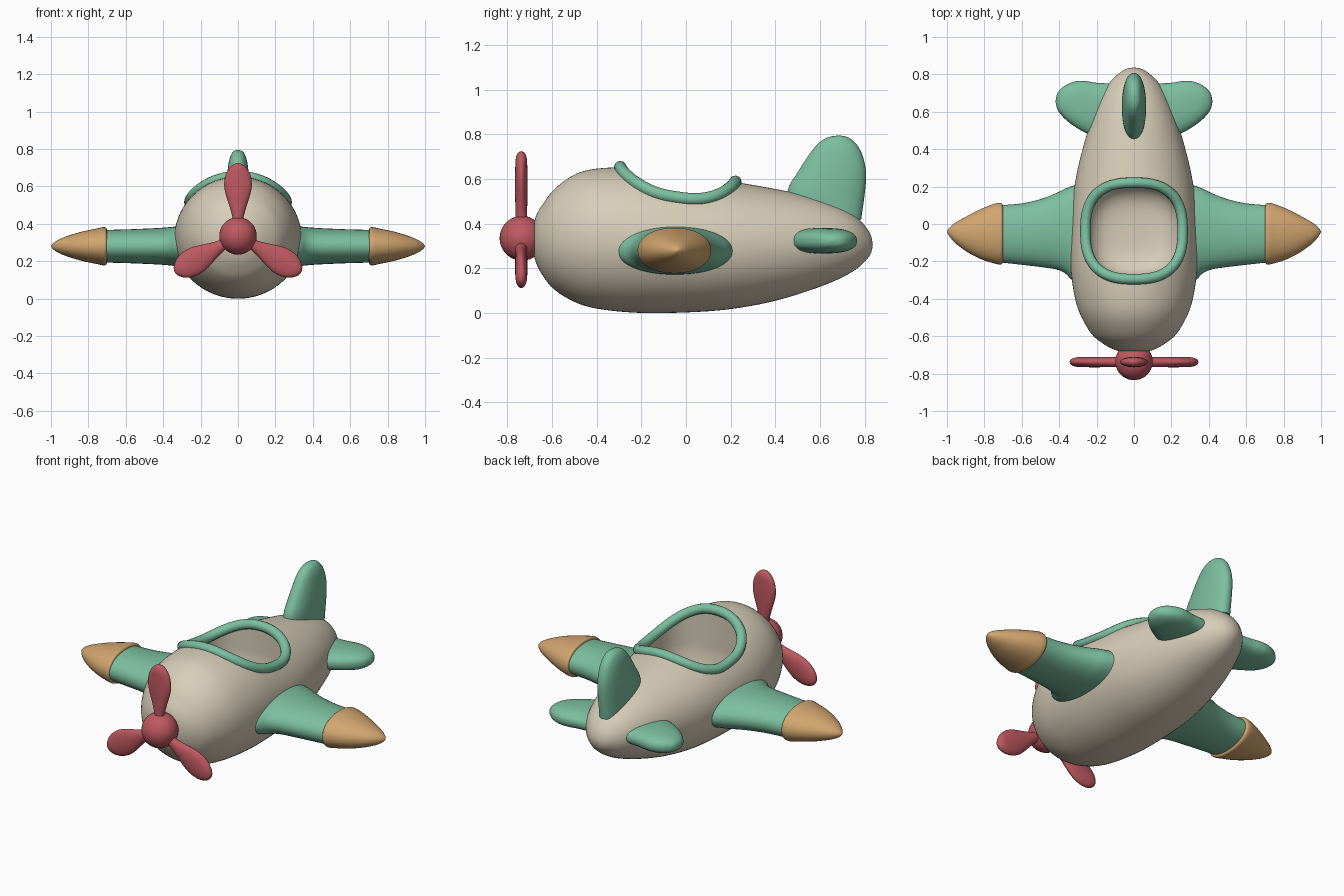
import bpy, bmesh, math
from mathutils import Matrix

if "Cube" in bpy.data.objects:
    bpy.data.objects.remove(bpy.data.objects["Cube"])


def material(name, rgb):
    m = bpy.data.materials.new(name)
    m.diffuse_color = (*rgb, 1)
    m.use_nodes = True
    m.node_tree.nodes["Principled BSDF"].inputs["Base Color"].default_value = m.diffuse_color
    return m


CREAM = material("cream", (0.68, 0.61, 0.48))
GREEN = material("sea green", (0.20, 0.52, 0.35))
TAN = material("tan", (0.64, 0.38, 0.16))
RED = material("rose red", (0.52, 0.10, 0.12))


def refine(rows, n=4):
    """Smooth (Catmull-Rom) resampling of section rows."""
    out = []
    for i in range(len(rows) - 1):
        p = [rows[max(0, min(len(rows) - 1, i + k))] for k in (-1, 0, 1, 2)]
        for j in range(n):
            t = j / n
            out.append([0.5 * (2 * b + (c - a) * t + (2 * a - 5 * b + 4 * c - d) * t * t
                               + (3 * b - a - 3 * c + d) * t ** 3)
                        for a, b, c, d in zip(*p)])
    return out + [list(rows[-1])]


def superellipse(k, count, power):
    a = 2 * math.pi * k / count
    c, s = math.cos(a), math.sin(a)
    e = 2 / power
    return math.copysign(abs(c) ** e, c), math.copysign(abs(s) ** e, s)


def finish(obj, mat):
    obj.data.materials.clear()
    obj.data.materials.append(mat)
    bpy.ops.object.select_all(action='DESELECT')
    obj.select_set(True)
    bpy.context.view_layer.objects.active = obj
    bpy.ops.object.shade_smooth_by_angle(angle=math.radians(40))


def loft(name, axes, rows, mat, centre=0.0, power=2.0, count=48, matrix=None):
    """rows: (position, low, high, half thickness); axes: order such as 'yzx'."""
    order = ["xyz".index(c) for c in axes]
    bm = bmesh.new()
    rings = []
    for t, lo, hi, h in refine(rows):
        ring = []
        for k in range(count):
            c, s = superellipse(k, count, power)
            co = [0, 0, 0]
            co[order[0]] = t
            co[order[1]] = (lo + hi) / 2 + c * (hi - lo) / 2
            co[order[2]] = centre + s * h
            ring.append(bm.verts.new(co))
        rings.append(ring)
    for r0, r1 in zip(rings, rings[1:]):
        for k in range(count):
            n = (k + 1) % count
            bm.faces.new((r0[k], r0[n], r1[n], r1[k]))
    for row, ring in ((rows[0], rings[0]), (rows[-1], rings[-1])):
        if row[3] > 1e-4:
            bm.faces.new(ring)
    bmesh.ops.remove_doubles(bm, verts=bm.verts, dist=1e-4)
    bmesh.ops.recalc_face_normals(bm, faces=bm.faces)
    if matrix:
        bm.transform(matrix)
    me = bpy.data.meshes.new(name)
    bm.to_mesh(me)
    bm.free()
    obj = bpy.data.objects.new(name, me)
    bpy.context.collection.objects.link(obj)
    finish(obj, mat)
    return obj


# Fuselage: y, bottom z, top z, half width
BODY = [(-.69, .33, .33, 0), (-.685, .275, .385, .055), (-.67, .22, .44, .11),
        (-.64, .165, .49, .165), (-.59, .105, .555, .225), (-.5, .05, .62, .28),
        (-.4, .02, .647, .315), (-.25, .003, .652, .337), (-.1, 0, .636, .34),
        (.1, .008, .607, .33), (.25, .025, .582, .31), (.4, .055, .556, .275),
        (.55, .1, .523, .23), (.68, .15, .48, .178), (.76, .195, .435, .128),
        (.81, .24, .38, .074), (.83, .272, .342, .038), (.837, .306, .306, 0)]
body = loft("fuselage", "yzx", BODY, CREAM, count=72)

# Cockpit hollow
OA, OB, OY, OP = 0.26, 0.258, -0.037, 2.6
bowl = [(z, OY - OB * s, OY + OB * s, OA * s) for z, s in
        ((.2, 0), (.203, .4), (.225, .7), (.28, .9), (.38, .99), (.5, 1), (.9, 1))]
cutter = loft("cockpit_cutter", "zyx", bowl, CREAM, power=OP, count=64)
cutter.hide_render = True
mod = body.modifiers.new("cockpit", 'BOOLEAN')
mod.operation = 'DIFFERENCE'
mod.solver = 'EXACT'
mod.object = cutter
bpy.context.view_layer.objects.active = body
bpy.ops.object.modifier_apply(modifier=mod.name)
bpy.data.objects.remove(cutter)
finish(body, CREAM)


# Cockpit rim following the fuselage surface
def body_top(x, y):
    rows = refine(BODY)
    for r0, r1 in zip(rows, rows[1:]):
        if r0[0] <= y <= r1[0]:
            f = (y - r0[0]) / (r1[0] - r0[0])
            lo, hi, w = (r0[i] + (r1[i] - r0[i]) * f for i in (1, 2, 3))
            return (lo + hi) / 2 + (hi - lo) / 2 * math.sqrt(max(0, 1 - (x / w) ** 2))


curve = bpy.data.curves.new("cockpit_rim", 'CURVE')
curve.dimensions = '3D'
curve.bevel_depth = 0.028
curve.bevel_resolution = 4
spline = curve.splines.new('POLY')
spline.points.add(71)
spline.use_cyclic_u = True
for k, p in enumerate(spline.points):
    c, s = superellipse(k + .5, 72, OP)
    x, y = OA * c, OY + OB * s
    p.co = (x, y, body_top(x, y) + .002, 1)
rim = bpy.data.objects.new("cockpit_rim", curve)
bpy.context.collection.objects.link(rim)
bpy.ops.object.select_all(action='DESELECT')
rim.select_set(True)
bpy.context.view_layer.objects.active = rim
bpy.ops.object.convert(target='MESH')
finish(bpy.context.view_layer.objects.active, GREEN)

# Wings, wing tips and tailplanes: x, back-to-front y range, half height
WING = [(.28, -.32, .22, .108), (.33, -.3, .203, .106), (.37, -.262, .188, .102),
        (.42, -.242, .163, .098), (.5, -.23, .133, .094), (.6, -.218, .11, .09),
        (.72, -.205, .1, .087)]
TIP = [(.7, -.19, .085, .08), (.704, -.212, .107, .098), (.72, -.217, .113, .102),
       (.75, -.21, .107, .096), (.8, -.195, .088, .086), (.85, -.173, .065, .074),
       (.9, -.144, .038, .059), (.95, -.107, .01, .04), (.98, -.075, -.013, .023),
       (.995, -.052, -.03, .009), (1, -.04, -.04, 0)]
TAIL = [(.1, .47, .75, .055), (.2, .465, .755, .057), (.25, .483, .763, .057),
        (.3, .51, .765, .055), (.35, .545, .75, .05), (.385, .578, .728, .04),
        (.41, .613, .698, .024), (.42, .655, .655, 0)]
for side, s in (("right", 1), ("left", -1)):
    flip = Matrix.Diagonal((s, 1, 1, 1))
    for part, rows, mat, z, power in (("wing", WING, GREEN, .28, 2.1),
                                      ("wing_tip", TIP, TAN, .28, 2.1),
                                      ("tailplane", TAIL, GREEN, .324, 2.4)):
        obj = loft(f"{side}_{part}", "xyz", rows, mat, centre=z, power=power, matrix=flip)
        if s < 0:
            obj.data.flip_normals()

# Tail fin: z, y range, half thickness
FIN = [(.42, .47, .785, .064), (.545, .455, .802, .065), (.63, .5, .807, .061),
       (.7, .545, .793, .054), (.745, .578, .772, .046), (.775, .612, .745, .034),
       (.79, .645, .72, .02), (.796, .685, .685, 0)]
loft("tail_fin", "zyx", FIN, GREEN, power=2.2)

# Propeller
bpy.ops.mesh.primitive_uv_sphere_add(segments=40, ring_count=24, radius=.1,
                                     location=(0, -.735, .335))
hub = bpy.context.object
hub.name = "propeller_hub"
finish(hub, RED)
BLADE = [(r, -w, w, h) for r, w, h in
         ((.05, .028, .026), (.1, .03, .026), (.16, .046, .027), (.22, .065, .028),
          (.27, .074, .028), (.32, .068, .027), (.355, .052, .025), (.378, .031, .018),
          (.387, .015, .009), (.39, 0, 0))]
for i in range(3):
    m = Matrix.Translation((0, -.738, .335)) @ Matrix.Rotation(i * 2 * math.pi / 3, 4, 'Y')
    loft(f"propeller_blade_{i + 1}", "zxy", BLADE, RED, count=32, matrix=m)
